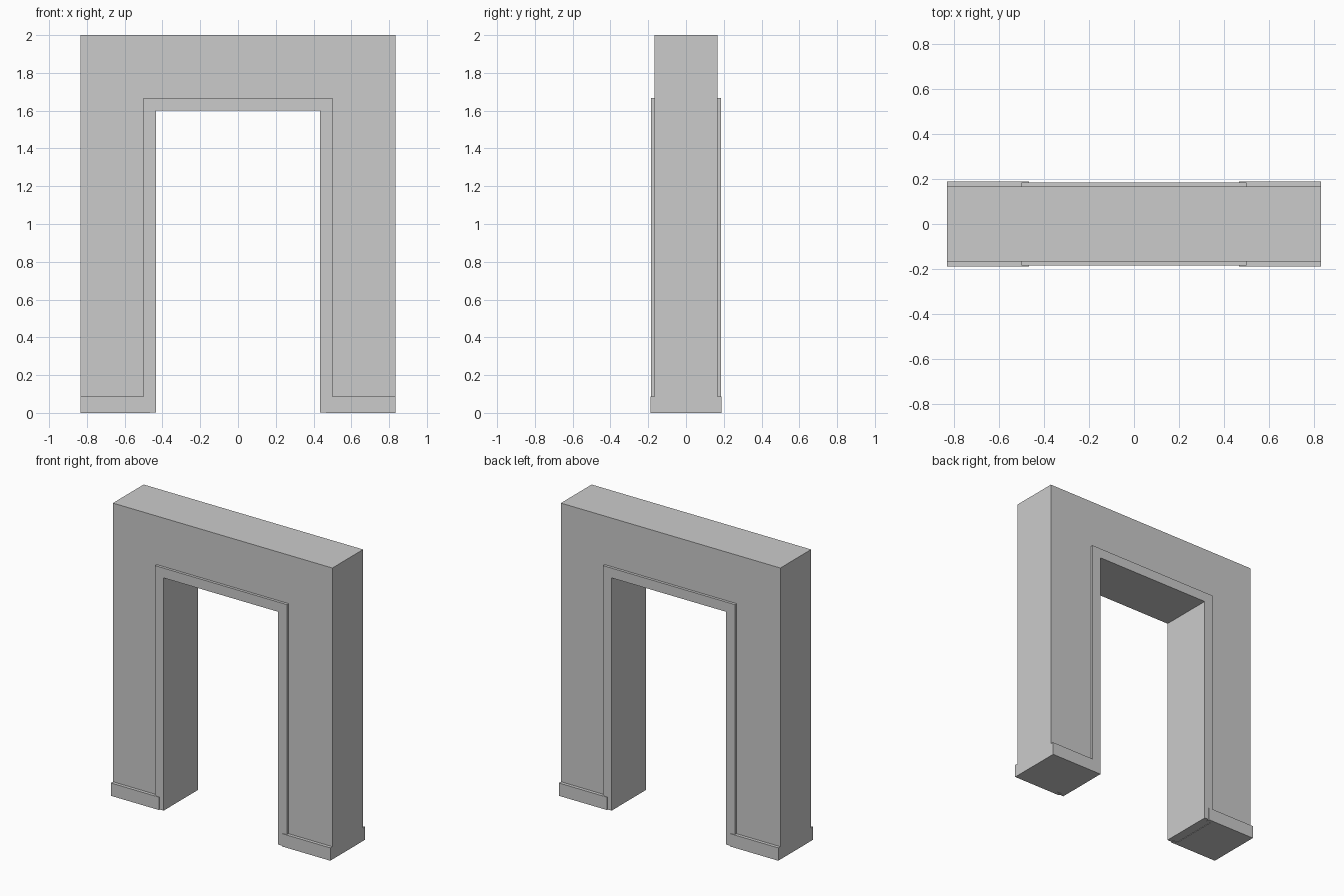
import bpy, bmesh

if "Cube" in bpy.data.objects:
    bpy.data.objects.remove(bpy.data.objects["Cube"])


def extrude_profile(name, pts, y0, y1):
    """Extrude an (x, z) outline from y0 to y1."""
    bm = bmesh.new()
    face = bm.faces.new([bm.verts.new((x, y0, z)) for x, z in pts])
    ext = bmesh.ops.extrude_face_region(bm, geom=[face])
    moved = [v for v in ext["geom"] if isinstance(v, bmesh.types.BMVert)]
    bmesh.ops.translate(bm, verts=moved, vec=(0, y1 - y0, 0))
    bmesh.ops.recalc_face_normals(bm, faces=bm.faces[:])
    mesh = bpy.data.meshes.new(name)
    bm.to_mesh(mesh)
    bm.free()
    obj = bpy.data.objects.new(name, mesh)
    bpy.context.collection.objects.link(obj)
    return obj


def arch(outer_x, outer_z, inner_x, inner_z, bottom=0.0):
    """Outline of a square-headed doorway arch."""
    return [(-outer_x, bottom), (-outer_x, outer_z), (outer_x, outer_z), (outer_x, bottom),
            (inner_x, bottom), (inner_x, inner_z), (-inner_x, inner_z), (-inner_x, bottom)]


WALL_Y, FRAME_Y, BASE_Y = 0.1665, 0.185, 0.189

# Wall with a door opening
extrude_profile("wall", arch(0.833, 2.0, 0.5, 1.667), -WALL_Y, WALL_Y)

# Door frame lining the opening and standing slightly proud of both wall faces
extrude_profile("door_frame", arch(0.5, 1.667, 0.435, 1.6, 0.003), -FRAME_Y, FRAME_Y)

# Skirting boards on both faces of both legs, overlapping half of the frame
for side, sx in (("left", -1), ("right", 1)):
    for face, sy in (("front", -1), ("back", 1)):
        outline = [(sx * x, z) for x, z in
                   ((0.833, 0), (0.467, 0), (0.467, 0.088), (0.833, 0.088))]
        extrude_profile(f"skirting_{face}_{side}", outline, sy * WALL_Y, sy * BASE_Y)
